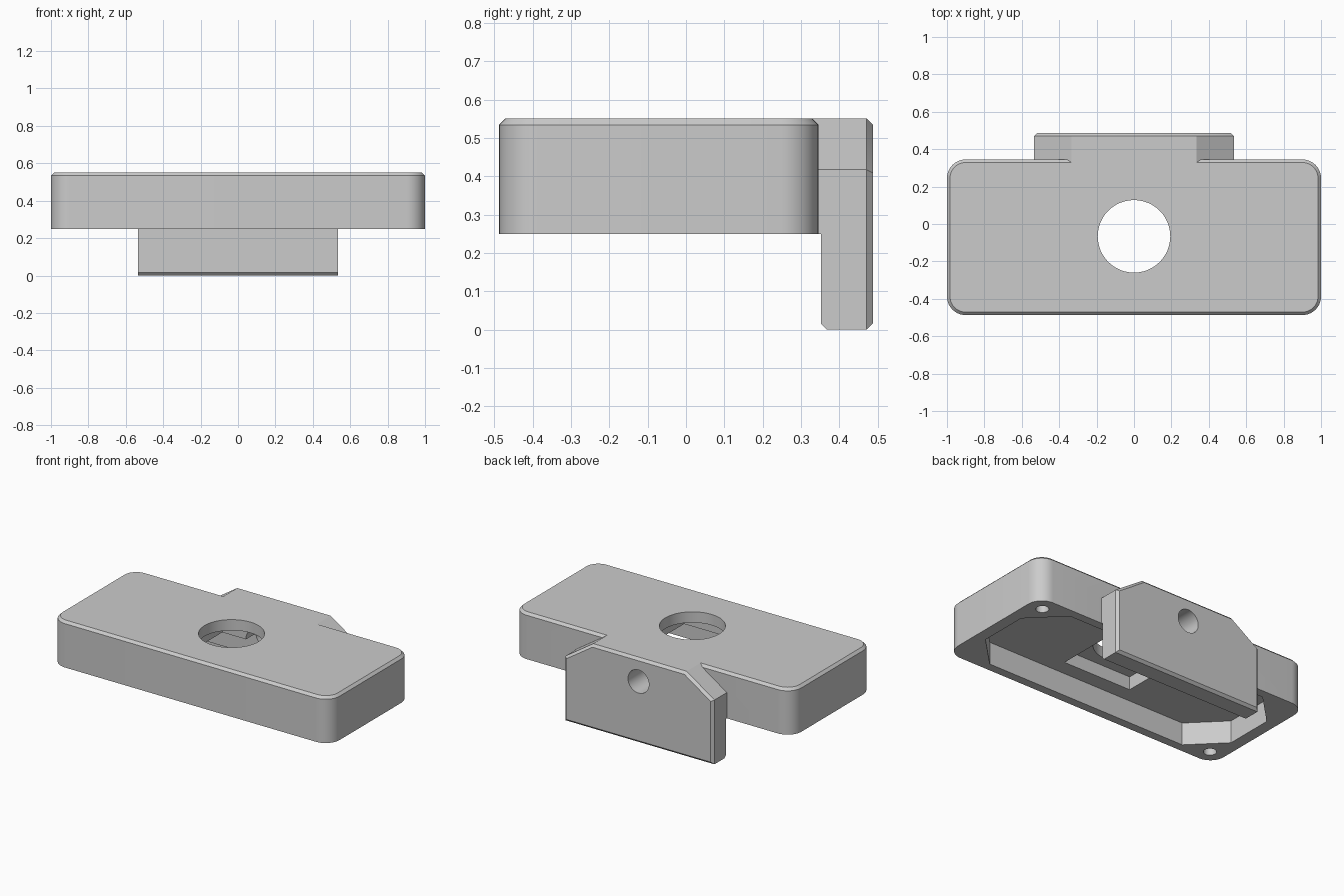
import bpy, bmesh, math
from mathutils import Matrix, Vector

if "Cube" in bpy.data.objects:
    bpy.data.objects.remove(bpy.data.objects["Cube"])

grey = bpy.data.materials.new("plain_grey")
grey.use_nodes = True
grey.diffuse_color = (0.6, 0.6, 0.6, 1)
grey.node_tree.nodes["Principled BSDF"].inputs["Base Color"].default_value = grey.diffuse_color

CHAMFER = 0.016
BASE, TOP = 0.25, 0.55
MID_Y = -0.071


def finish(name, bm):
    bmesh.ops.recalc_face_normals(bm, faces=bm.faces)
    mesh = bpy.data.meshes.new(name)
    bm.to_mesh(mesh)
    bm.free()
    mesh.materials.append(grey)
    obj = bpy.data.objects.new(name, mesh)
    bpy.context.collection.objects.link(obj)
    return obj


def extrude(points, direction):
    bm = bmesh.new()
    face = bm.faces.new([bm.verts.new(p) for p in points])
    new = bmesh.ops.extrude_face_region(bm, geom=[face])["geom"]
    verts = [v for v in new if isinstance(v, bmesh.types.BMVert)]
    bmesh.ops.translate(bm, verts=verts, vec=direction)
    return bm


def bevel(bm, test, offset, segments=1):
    edges = [e for e in bm.edges if test(e.verts[0].co, e.verts[1].co)]
    bmesh.ops.bevel(bm, geom=edges, offset=offset, segments=segments,
                    profile=0.5, affect='EDGES')


def octagon(hx, hy, cut, z):
    # rectangle with cut corners, centred on the body
    pts = [(hx, hy - cut), (hx - cut, hy), (cut - hx, hy), (-hx, hy - cut),
           (-hx, cut - hy), (cut - hx, -hy), (hx - cut, -hy), (hx, cut - hy)]
    return [(x, y + MID_Y, z) for x, y in pts]


def rectangle(hx, hy, z):
    return [(x, y + MID_Y, z) for x, y in ((-hx, -hy), (hx, -hy), (hx, hy), (-hx, hy))]


def cylinder(name, radius, depth, centre, along_y=False):
    bm = bmesh.new()
    turn = Matrix.Rotation(math.pi / 2 if along_y else 0, 4, 'X')
    bmesh.ops.create_cone(bm, cap_ends=True, segments=48, radius1=radius, radius2=radius,
                          depth=depth, matrix=Matrix.Translation(centre) @ turn)
    return finish(name, bm)


def combine(target, tool, operation):
    mod = target.modifiers.new("combine", 'BOOLEAN')
    mod.operation, mod.solver, mod.object = operation, 'EXACT', tool
    bpy.context.view_layer.objects.active = target
    bpy.ops.object.modifier_apply(modifier=mod.name)
    bpy.data.objects.remove(tool)


def near(a, b):
    return abs(a - b) < 1e-4


# Main housing: rounded block with a chamfered top rim
bm = extrude(rectangle(1, 0.416, BASE), Vector((0, 0, TOP - BASE)))
bevel(bm, lambda a, b: not near(a.z, b.z), 0.1, 10)
bevel(bm, lambda a, b: near(a.z, TOP) and near(b.z, TOP), CHAMFER)
body = finish("mount_body", bm)


# Rear plate with sloped upper corners, and the neck joining it to the housing
def plate_outline(bottom, y):
    half = [(0.534, bottom), (0.534, 0.417), (0.335, TOP)]
    return [(x, y, z) for x, z in half] + [(-x, y, z) for x, z in reversed(half)]


BACK, FRONT = 0.487, 0.352
bm = extrude(plate_outline(0, FRONT), Vector((0, BACK - FRONT, 0)))
bevel(bm, lambda a, b: near(a.y, BACK) and near(b.y, BACK)
      or all(near(v.y, FRONT) and near(v.z, 0) for v in (a, b)), CHAMFER)
plate = finish("rear_plate", bm)
neck = finish("neck", extrude(plate_outline(BASE, 0.31), Vector((0, 0.09, 0))))
combine(body, neck, 'UNION')
combine(body, plate, 'UNION')

# Underside cavity, square pocket above it, round openings
cavity = finish("cavity", extrude(octagon(0.925, 0.36, 0.2, 0.2), Vector((0, 0, 0.195))))
pocket = finish("pocket", extrude(rectangle(0.245, 0.26, 0.35), Vector((0, 0, 0.13))))
cutters = [cavity, pocket,
           cylinder("top_opening", 0.194, 0.3, (0, -0.066, 0.55)),
           cylinder("rear_bore", 0.075, 0.4, (0, 0.35, 0.4), True)]
for side in (1, -1):
    cutters.append(cylinder("screw_hole", 0.038, 0.3,
                            (0.9 * side, MID_Y + 0.32 * side, BASE)))
for cutter in cutters:
    combine(body, cutter, 'DIFFERENCE')

# Smooth the round surfaces, keep hard edges
bpy.ops.object.select_all(action='DESELECT')
body.select_set(True)
bpy.context.view_layer.objects.active = body
bpy.ops.object.shade_smooth_by_angle(angle=math.radians(30))
